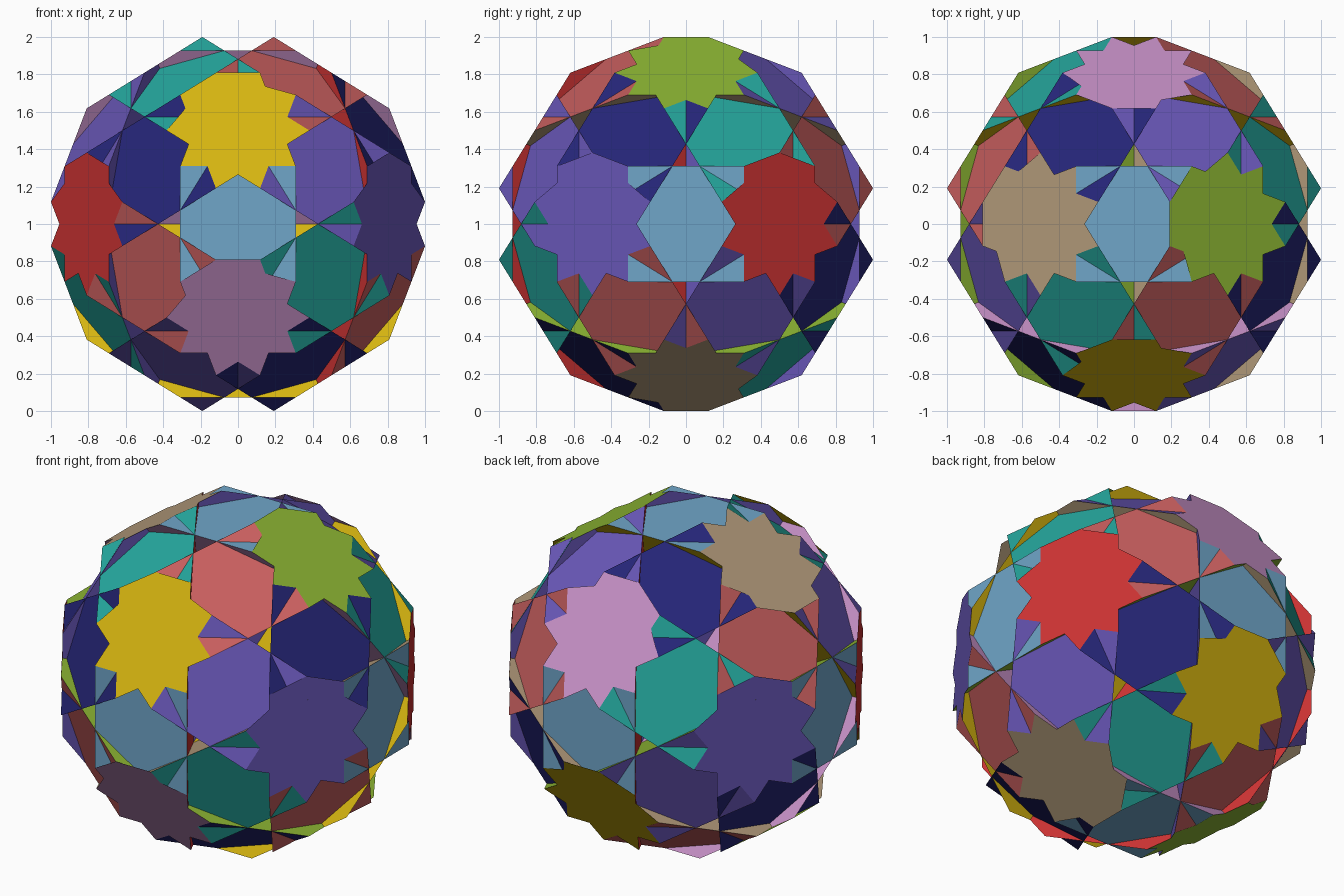
import bpy, math
from mathutils import Vector

if "Cube" in bpy.data.objects:
    bpy.data.objects.remove(bpy.data.objects["Cube"])

PHI = (1 + math.sqrt(5)) / 2
SCALE = 1 / (2 * PHI)

# Colours as display values, converted to linear
COLOURS = {
    "sky_blue": (112, 166, 201), "navy": (37, 37, 118), "violet": (106, 88, 186),
    "teal": (37, 168, 158), "coral": (199, 94, 94), "yellow": (214, 181, 16),
    "pink": (202, 147, 202), "red": (202, 50, 50), "green": (142, 183, 52),
    "tan": (180, 156, 124)}


def linear(v):
    v /= 255
    return v / 12.92 if v <= 0.04045 else ((v + 0.055) / 1.055) ** 2.4


MATS = list(COLOURS)
for name, rgb in COLOURS.items():
    bpy.data.materials.new(name).diffuse_color = (*[linear(c) for c in rgb], 1)


def orbit(seeds):
    """All sign changes and cyclic shifts of the seed points, without repeats."""
    found = {}
    for a, b, c in seeds:
        for p in ((a, b, c), (b, c, a), (c, a, b)):
            for i in range(8):
                q = Vector([v * (-1 if i >> k & 1 else 1) for k, v in enumerate(p)])
                found[tuple(round(v, 4) + 0.0 for v in q)] = q
    return list(found.values())


# Corner points shared by every face, and the symmetry axes
r5 = math.sqrt(5)
CORNERS = orbit([(1, 1, 3), (1 / PHI, 1 / PHI**2, 2 * PHI), (PHI, 2 / PHI, PHI**2),
                 (PHI**2, 1 / PHI**2, 2), (r5, 1, r5)])
TWOFOLD = [v.normalized() for v in orbit([(1, 0, 0), (0.5, PHI / 2, 0.5 / PHI)])]
FIVEFOLD = [v.normalized() for v in orbit([(0, PHI, 1)])]


def ring(axis, dist):
    """Corners on the plane at this distance, in order around the axis."""
    pts = [p for p in CORNERS if abs(p.dot(axis) - dist) < 1e-3]
    u = (pts[0] - axis * dist).normalized()
    w = axis.cross(u)
    return sorted(pts, key=lambda p: math.atan2(p.dot(w), p.dot(u)))


# Colour keys: one axis for each colour
SQUARE_KEYS = [("sky_blue", (0, 1, 0)), ("navy", (-0.5, -PHI / 2, 0.5 / PHI)),
               ("violet", (0.5, -PHI / 2, 0.5 / PHI)),
               ("coral", (-0.5, -PHI / 2, -0.5 / PHI)),
               ("teal", (0.5, -PHI / 2, -0.5 / PHI))]
# Five-fold axis, and the direction of the star's first corner
STAR_KEYS = [("yellow", (0, -PHI, 1), (-0.3, 0, 1)), ("pink", (0, PHI, 1), (-0.3, 0, 1)),
             ("violet", (PHI, -1, 0), (0, 0, 1)), ("red", (PHI, 1, 0), (0, 0, 1)),
             ("green", (1, 0, PHI), (-1, 0.3, 0)), ("tan", (-1, 0, PHI), (-1, 0.3, 0))]


def square_colour(axis):
    for name, key in SQUARE_KEYS:
        d = abs(axis.dot(Vector(key)))
        if d < 0.01 or d > 0.99:     # same axis or at right angles
            return name


def star_key(axis):
    return next(k for k in STAR_KEYS if abs(axis.dot(Vector(k[1]).normalized())) > 0.99)


def build(name, faces):
    """faces: list of (points, outward axis, colour)."""
    verts, polys, mats = [], [], []
    for pts, axis, colour in faces:
        if (pts[1] - pts[0]).cross(pts[2] - pts[0]).dot(axis) < 0:
            pts = pts[::-1]
        polys.append(range(len(verts), len(verts) + len(pts)))
        verts += [p * SCALE + Vector((0, 0, 1)) for p in pts]
        mats.append(MATS.index(colour))
    me = bpy.data.meshes.new(name)
    me.from_pydata(verts, [], [list(p) for p in polys])
    for m in MATS:
        me.materials.append(bpy.data.materials[m])
    for poly, m in zip(me.polygons, mats):
        poly.material_index = m
    bpy.context.collection.objects.link(bpy.data.objects.new(name, me))


# Thirty squares
build("squares", [(ring(a, 3), a, square_colour(a)) for a in TWOFOLD])

# Twelve large decagons crossing near the middle
near = math.sqrt(11 - 4 * PHI**2)
build("decagons", [(ring(a, near), a, star_key(a)[0]) for a in FIVEFOLD])

# Twelve ten-pointed stars, each a fan following every third corner
far = math.sqrt(11 - 1 / math.sin(math.radians(54))**2)
fans = []
for a in FIVEFOLD:
    colour, _, start = star_key(a)
    pts = ring(a, far)
    s = max(range(10), key=lambda i: pts[i].dot(Vector(start)))
    path = [pts[(s + 3 * i) % 10] for i in range(10)]
    fans += [([path[0], path[i], path[i + 1]], a, colour) for i in range(1, 9)]
build("stars", fans)

for m in bpy.data.materials:
    if m.users and not m.is_grease_pencil:
        m.use_nodes = True
        m.node_tree.nodes["Principled BSDF"].inputs["Base Color"].default_value = m.diffuse_color
